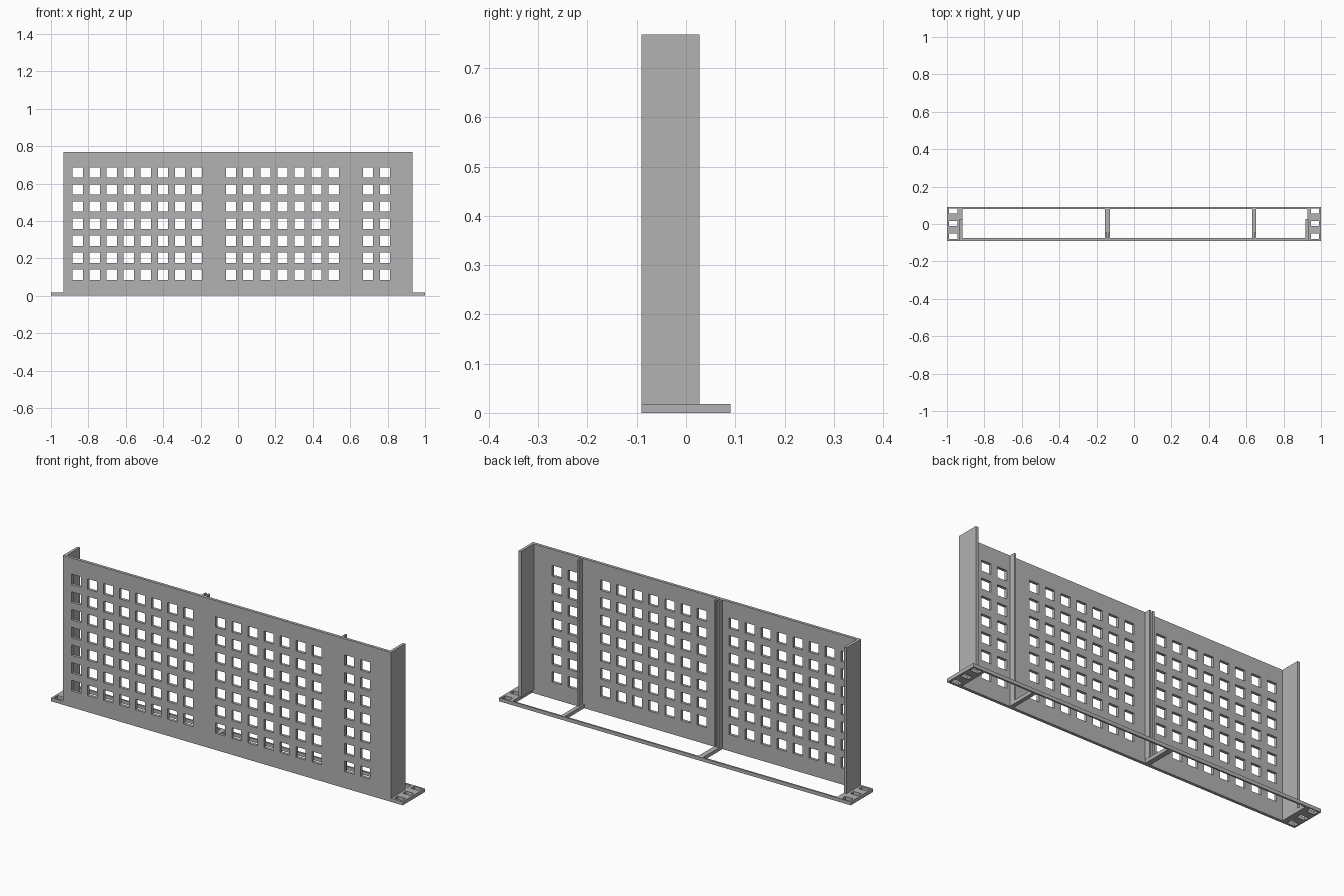
import bpy, bmesh
from mathutils import Vector

cube = bpy.data.objects.get("Cube")
if cube:
    bpy.data.objects.remove(cube, do_unlink=True)

grey = bpy.data.materials.new("plain grey")
grey.use_nodes = True
grey.diffuse_color = (0.45, 0.45, 0.45, 1)
grey.node_tree.nodes["Principled BSDF"].inputs["Base Color"].default_value = (0.45, 0.45, 0.45, 1)


def finish(name, bm):
    bmesh.ops.recalc_face_normals(bm, faces=bm.faces)
    mesh = bpy.data.meshes.new(name)
    bm.to_mesh(mesh)
    bm.free()
    mesh.materials.append(grey)
    obj = bpy.data.objects.new(name, mesh)
    bpy.context.collection.objects.link(obj)


def plate(name, us, vs, is_hole, place, thickness):
    """Grid of cells with the holes left out, extruded along a vector."""
    bm = bmesh.new()
    for i in range(len(us) - 1):
        for j in range(len(vs) - 1):
            u0, u1, v0, v1 = us[i], us[i + 1], vs[j], vs[j + 1]
            if not is_hole((u0 + u1) / 2, (v0 + v1) / 2):
                corners = [(u0, v0), (u1, v0), (u1, v1), (u0, v1)]
                bm.faces.new([bm.verts.new(place(*c)) for c in corners])
    bmesh.ops.remove_doubles(bm, verts=bm.verts, dist=1e-5)
    ext = bmesh.ops.extrude_face_region(bm, geom=bm.faces[:], use_keep_orig=True)
    moved = [g for g in ext["geom"] if isinstance(g, bmesh.types.BMVert)]
    bmesh.ops.translate(bm, verts=moved, vec=Vector(thickness))
    finish(name, bm)


def box(name, x, y, z):
    plate(name, x, y, lambda u, v: False, lambda u, v: (u, v, z[0]), (0, 0, z[1] - z[0]))


def inside(value, spans):
    return any(a < value < b for a, b in spans)


def breaks(spans, low, high):
    return sorted({low, high} | {e for s in spans for e in s})


def squares(start, count, step, half):
    return [(start + i * step - half, start + i * step + half) for i in range(count)]


BASE, TOP, FRONT, BACK = 0.018, 0.768, -0.09, 0.09
SKIN = 0.015

# Perforated front panel
cols = (squares(-0.857, 8, 0.091, 0.027) + squares(-0.037, 7, 0.0915, 0.027)
        + squares(0.696, 2, 0.091, 0.027))
rows = squares(0.112, 7, 0.091, 0.027)
plate("front_panel", breaks(cols, -0.933, 0.933), breaks(rows, BASE, TOP),
      lambda u, v: inside(u, cols) and inside(v, rows),
      lambda u, v: (u, FRONT, v), (0, SKIN, 0))

# Base frame with open bays and slotted end feet
bays = [(-0.917, -0.155), (-0.128, 0.631), (0.652, 0.928)]
slots = [(-0.99, -0.945), (0.945, 0.99)]
slot_rows = squares(-0.065, 3, 0.067, 0.014)
bay_depth = [(FRONT + SKIN, BACK - 0.009)]
plate("base_frame", breaks(bays + slots, -1, 1), breaks(slot_rows + bay_depth, FRONT, BACK),
      lambda u, v: (inside(u, bays) and inside(v, bay_depth))
      or (inside(u, slots) and inside(v, slot_rows)),
      lambda u, v: (u, v, 0), (0, 0, BASE))

# Side flanges
box("right_flange", (-0.933, -0.918), (FRONT + SKIN, 0.027), (BASE, TOP))
box("left_flange", (0.918, 0.933), (FRONT + SKIN, 0.027), (BASE, TOP))

# Upright stiffening ribs behind the panel
for name, x0 in (("middle_rib_right", -0.155), ("middle_rib_left", -0.137), ("left_rib", 0.641)):
    box(name, (x0, x0 + 0.01), (FRONT + SKIN, -0.045), (BASE, TOP))
